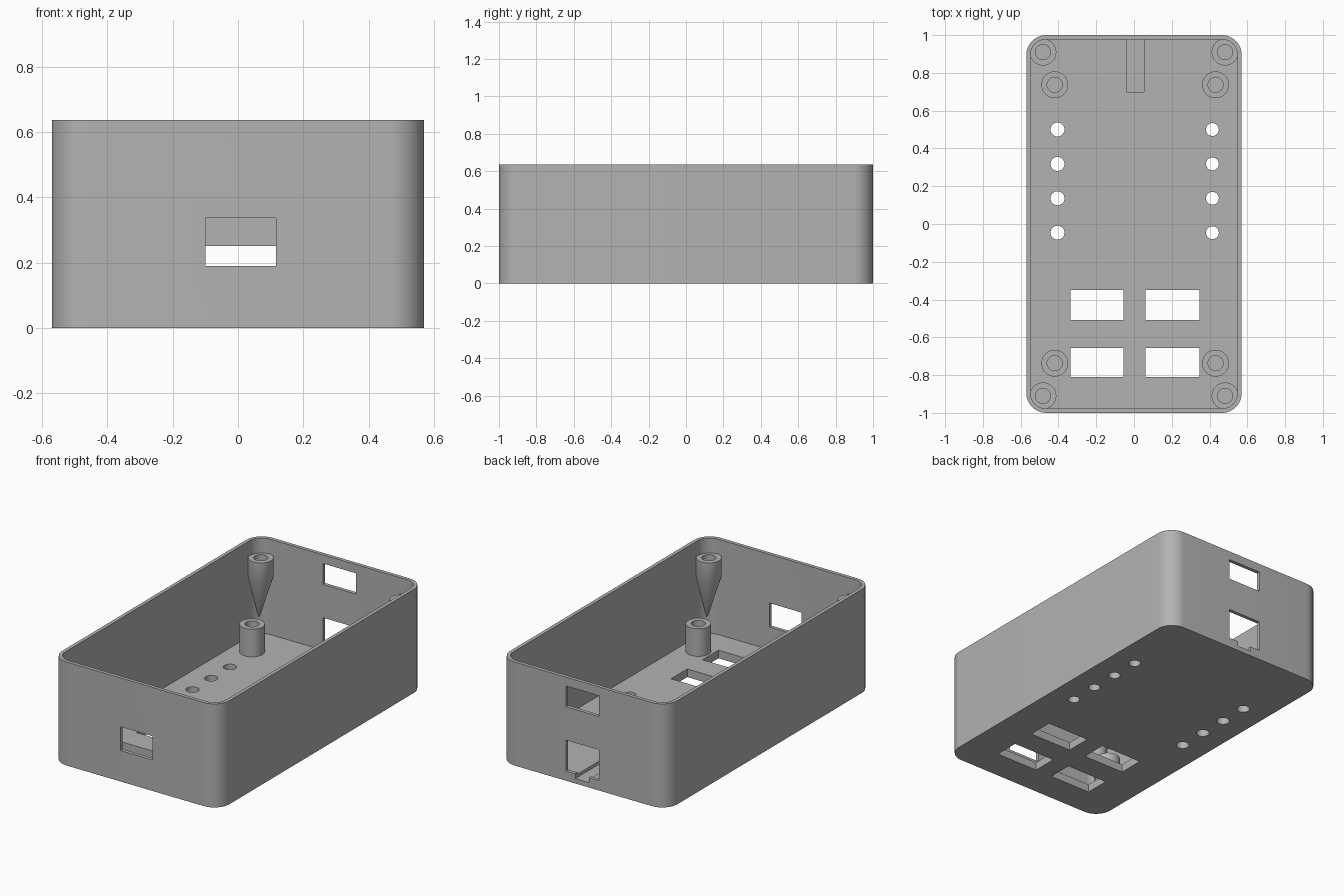
import bpy, bmesh, math
from mathutils import Vector

old = bpy.data.objects.get("Cube")
if old:
    bpy.data.objects.remove(old, do_unlink=True)

# One plain grey material
grey = bpy.data.materials.new("plain grey")
grey.use_nodes = True
colour = (0.45, 0.45, 0.45, 1)
grey.diffuse_color = colour
grey.node_tree.nodes["Principled BSDF"].inputs["Base Color"].default_value = colour

HALF_X, HALF_Y, HEIGHT = 0.57, 1.0, 0.637
WALL, FLOOR, CORNER = 0.022, 0.05, 0.105


def make_object(name, bm):
    bmesh.ops.recalc_face_normals(bm, faces=bm.faces)
    mesh = bpy.data.meshes.new(name)
    bm.to_mesh(mesh)
    bm.free()
    mesh.materials.append(grey)
    obj = bpy.data.objects.new(name, mesh)
    bpy.context.collection.objects.link(obj)
    return obj


def loft(name, rings, closed=False):
    """Join rings of equal point count; cap the ends or close the loop."""
    bm = bmesh.new()
    loops = [[bm.verts.new(p) for p in ring] for ring in rings]
    n = len(rings[0])
    pairs = list(zip(loops, loops[1:]))
    if closed:
        pairs.append((loops[-1], loops[0]))
    for a, b in pairs:
        for i in range(n):
            j = (i + 1) % n
            bm.faces.new((a[i], a[j], b[j], b[i]))
    if not closed:
        bm.faces.new(loops[0])
        bm.faces.new(loops[-1])
    return make_object(name, bm)


def circle(x, y, z, r, n=32):
    turns = [math.tau * i / n for i in range(n)]
    return [(x + r * math.cos(t), y + r * math.sin(t), z) for t in turns]


def rounded_ring(inset, z, steps=12):
    r = CORNER - inset
    points = []
    for k, (sx, sy) in enumerate(((1, 1), (-1, 1), (-1, -1), (1, -1))):
        cx, cy = sx * (HALF_X - CORNER), sy * (HALF_Y - CORNER)
        for i in range(steps + 1):
            t = math.pi / 2 * (k + i / steps)
            points.append((cx + r * math.cos(t), cy + r * math.sin(t), z))
    return points


def box(x0, x1, y0, y1, z0, z1):
    rings = [[(x0, y0, z), (x1, y0, z), (x1, y1, z), (x0, y1, z)] for z in (z0, z1)]
    return loft("cutter", rings)


def cut(target, cutter):
    cutter.hide_render = True
    mod = target.modifiers.new("cut", "BOOLEAN")
    mod.operation = "DIFFERENCE"
    mod.solver = "EXACT"
    mod.object = cutter
    bpy.context.view_layer.objects.active = target
    bpy.ops.object.modifier_apply(modifier=mod.name)
    bpy.data.objects.remove(cutter, do_unlink=True)


def smooth(obj):
    bpy.ops.object.select_all(action="DESELECT")
    obj.select_set(True)
    bpy.context.view_layer.objects.active = obj
    bpy.ops.object.shade_smooth_by_angle(angle=math.radians(30))


# Open tray: outer wall up, over the rim, down to the floor
case = loft("case_shell", [rounded_ring(0, 0), rounded_ring(0, HEIGHT),
                           rounded_ring(WALL, HEIGHT), rounded_ring(WALL, FLOOR)])

# Openings in the front and back walls
cut(case, box(-0.10, 0.117, -1.1, -0.9, 0.19, 0.337))
cut(case, box(-0.107, 0.117, 0.9, 1.1, 0.455, 0.583))
cut(case, box(-0.107, 0.117, 0.9, 1.1, 0.06, 0.25))

# Cable groove in the floor, running out through the back wall
cut(case, box(-0.04, 0.053, 0.70, 1.1, 0.03, 0.1))

# Four rectangular windows in the floor
for x0, x1 in ((-0.336, -0.056), (0.06, 0.347)):
    for y0, y1 in ((-0.508, -0.35), (-0.81, -0.656)):
        cut(case, box(x0, x1, y0, y1, -0.1, 0.1))

# Two rows of round holes in the floor
for x, r in ((-0.405, 0.037), (0.415, 0.034)):
    for i in range(4):
        y = 0.5 - 0.182 * i
        cut(case, loft("cutter", [circle(x, y, -0.1, r), circle(x, y, 0.1, r)]))
smooth(case)

OUTER, BORE = 0.071, 0.04
for ys, end in ((-1, "front"), (1, "back")):
    for xs, side in ((-1, "right"), (1, "left")):
        # Short hollow post standing on the floor
        x, y = 0.006 + xs * 0.426, ys * 0.737
        low, top = FLOOR - 0.01, 0.22
        smooth(loft(f"board_post_{end}_{side}",
                    [circle(x, y, low, OUTER), circle(x, y, top, OUTER),
                     circle(x, y, top, BORE), circle(x, y, FLOOR + 0.005, BORE)]))

        # Lid screw post in the corner, tapering down into the wall
        x, y = xs * 0.482, ys * 0.91
        shoulder, top = 0.43, 0.545
        tip = circle(x + xs * 0.045, y + ys * 0.045, 0.15, 0.002)
        smooth(loft(f"lid_post_{end}_{side}",
                    [tip, circle(x, y, shoulder, OUTER), circle(x, y, top, OUTER),
                     circle(x, y, top, BORE), circle(x, y, shoulder, BORE)]))
